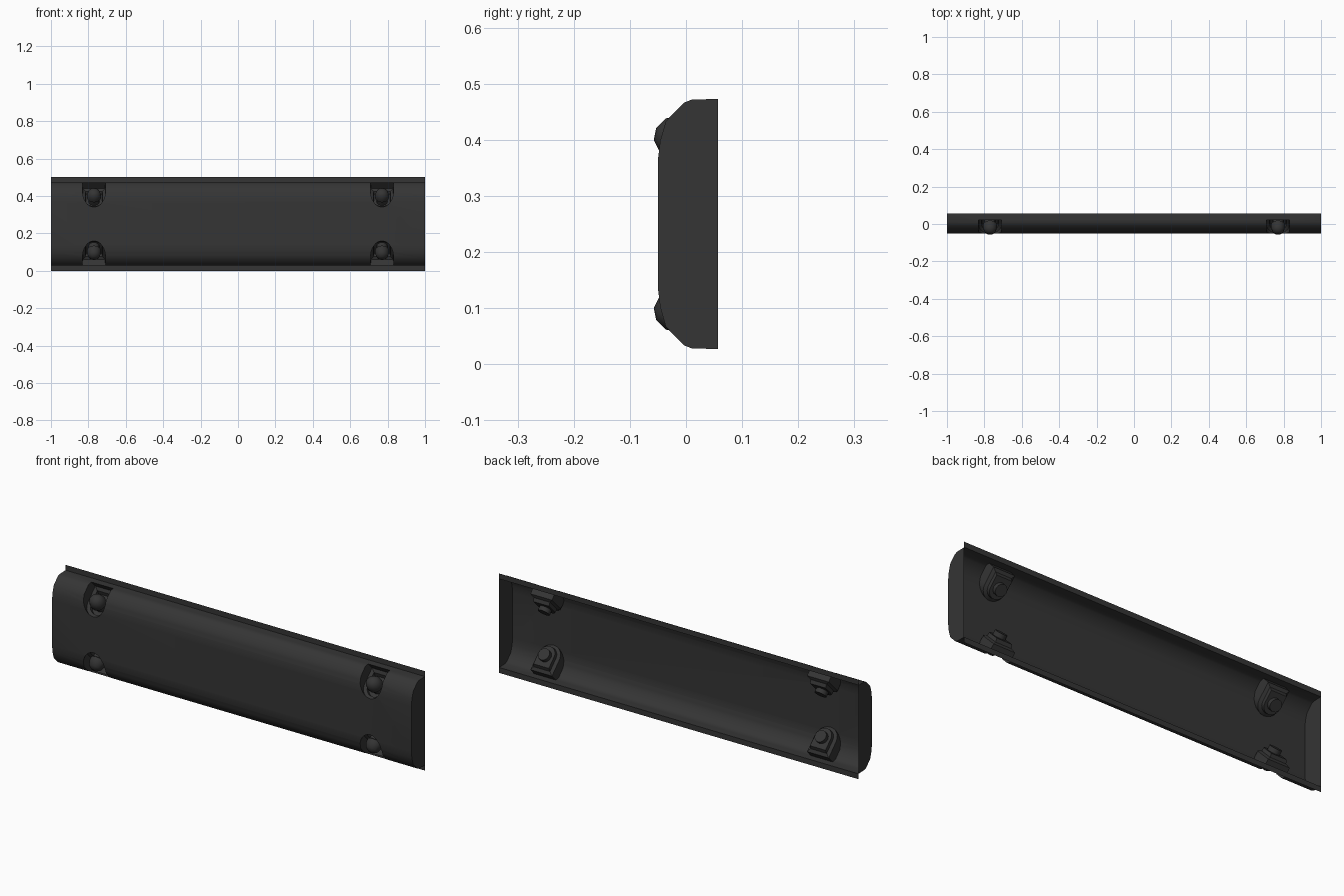
import bpy, bmesh, math
from mathutils import Vector

if "Cube" in bpy.data.objects:
    bpy.data.objects.remove(bpy.data.objects["Cube"])

mat = bpy.data.materials.new("dark_grey")
mat.diffuse_color = (0.035, 0.035, 0.035, 1)
mat.use_nodes = True
mat.node_tree.nodes["Principled BSDF"].inputs["Base Color"].default_value = mat.diffuse_color
S = math.sqrt(0.5)
BACK = 0.057


def make(name, bm, smooth=None):
    bmesh.ops.recalc_face_normals(bm, faces=bm.faces)
    me = bpy.data.meshes.new(name)
    bm.to_mesh(me)
    bm.free()
    ob = bpy.data.objects.new(name, me)
    bpy.context.collection.objects.link(ob)
    me.materials.append(mat)
    if smooth:
        shade(ob, smooth)
    return ob


def shade(ob, angle):
    bpy.ops.object.select_all(action='DESELECT')
    ob.select_set(True)
    bpy.context.view_layer.objects.active = ob
    bpy.ops.object.shade_smooth_by_angle(angle=math.radians(angle))


def tilted(x, side, a, p, d):
    """Point on the 45 degree lamp frame: a across, p along the slope, d outward."""
    y = -0.02 - S * p - S * d
    z = 0.155 - S * p + S * d
    return Vector((x + a, y, 0.25 + side * z))


def loft(name, rings, smooth=None):
    """Closed solid through matching rings of points."""
    bm = bmesh.new()
    rows = [[bm.verts.new(v) for v in r] for r in rings]
    n = len(rows[0])
    for r, s in zip(rows, rows[1:]):
        for i in range(n):
            bm.faces.new((r[i], r[(i + 1) % n], s[(i + 1) % n], s[i]))
    bm.faces.new(rows[0])
    bm.faces.new(rows[-1])
    return make(name, bm, smooth)


# shell: extruded bevelled profile, closed for the pocket cuts
half = [(BACK, 0.223), (0.01, 0.2215), (-0.004, 0.216), (-0.036, 0.183),
        (-0.046, 0.148), (-0.05, 0.115)]
profile = half + [(y, -z) for y, z in reversed(half)]
shell = loft("shell", [[Vector((x, y, 0.25 + z)) for y, z in profile] for x in (-1, 1)])

spots = [(x, s) for x in (-0.77, 0.77) for s in (1, -1)]


# U-shaped stepped pockets
def u_ring(x, side, r, top, d):
    pts = [(r * math.cos(t), 0.007 + r * math.sin(t))
           for t in [math.pi * i / 12 for i in range(13)]]
    pts += [(-r, top), (r, top)]
    return [tilted(x, side, a, p, d) for a, p in pts]


for x, s in spots:
    steps = [(0.061, -0.078, 0.08), (0.06, -0.076, -0.025),
             (0.045, -0.06, -0.033), (0.043, -0.052, -0.05)]
    cutter = loft("pocket_cutter", [u_ring(x, s, *st) for st in steps])
    mod = shell.modifiers.new("pocket", 'BOOLEAN')
    mod.operation, mod.solver, mod.object = 'DIFFERENCE', 'EXACT', cutter
    bpy.ops.object.select_all(action='DESELECT')
    shell.select_set(True)
    bpy.context.view_layer.objects.active = shell
    bpy.ops.object.modifier_apply(modifier=mod.name)
    bpy.data.objects.remove(cutter)

# open the back of the shell
bm = bmesh.new()
bm.from_mesh(shell.data)
back = [f for f in bm.faces if all(v.co.y > BACK - 0.0005 for v in f.verts)]
bmesh.ops.delete(bm, geom=back, context='FACES')
bm.to_mesh(shell.data)
bm.free()
shade(shell, 30)

# thin mounting flanges
for name, z0, z1 in (("bottom_flange", 0, 0.027), ("top_flange", 0.473, 0.5)):
    bm = bmesh.new()
    bm.faces.new([bm.verts.new(c) for c in
                  ((-1, BACK, z0), (1, BACK, z0), (1, BACK, z1), (-1, BACK, z1))])
    make(name, bm)

# domed bolts, tilted outward in each pocket
bolt = [(0.012, 0.035), (0.03, 0.023), (0.038, 0), (0.038, -0.018),
        (0.03, -0.022), (0.03, -0.072)]
for x, s in spots:
    loft("bolt", [[tilted(x, s, r * math.cos(i * math.pi / 6), r * math.sin(i * math.pi / 6), d)
                   for i in range(12)] for r, d in bolt], 40)
